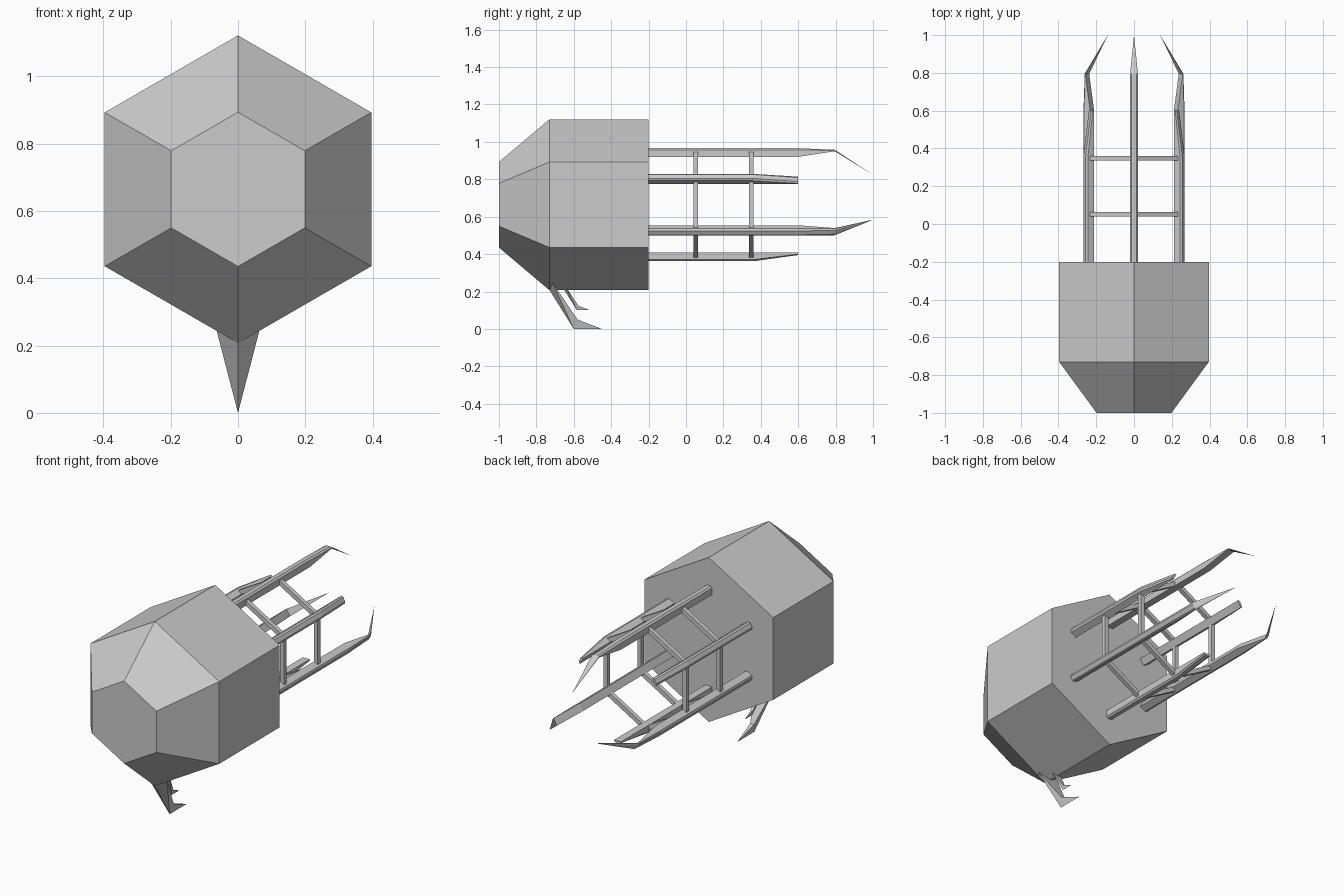
import bpy, bmesh
from math import sin, cos, radians
from mathutils import Vector

if "Cube" in bpy.data.objects:
    bpy.data.objects.remove(bpy.data.objects["Cube"])

CZ = 0.664  # height of the hull axis

def finish(bm, name):
    bmesh.ops.recalc_face_normals(bm, faces=bm.faces)
    me = bpy.data.meshes.new(name)
    bm.to_mesh(me)
    bm.free()
    ob = bpy.data.objects.new(name, me)
    bpy.context.collection.objects.link(ob)
    return ob

def loft(name, rings):
    bm = bmesh.new()
    loops = [[bm.verts.new(p) for p in ring] for ring in rings]
    n = len(loops[0])
    for a, b in zip(loops, loops[1:]):
        for i in range(n):
            j = (i + 1) % n
            bm.faces.new((a[i], a[j], b[j], b[i]))
    bm.faces.new(loops[0])
    bm.faces.new(loops[-1])
    bmesh.ops.remove_doubles(bm, verts=bm.verts, dist=0.0005)
    return finish(bm, name)

def polar(r, t, y, deg):
    # r outward from the axis, t sideways
    a = radians(deg)
    return Vector((r * cos(a) - t * sin(a), y, CZ + r * sin(a) + t * cos(a)))

# Hexagonal hull with tapered nose
loft("hull", [[polar(r, 0, y, 30 + 60 * i) for i in range(6)]
              for y, r in ((-1, 0.229), (-0.73, 0.457), (-0.2, 0.457))])

# Rails: sections are (y, inner, shoulder, outer radius, width scale)
def rail(name, deg, sections):
    rings = []
    for y, ri, rs, ro, k in sections:
        prof = [(ri, -.021), (rs, -.021), (ro, -.012), (ro, .012), (rs, .021), (ri, .021)]
        rings.append([polar(r, t * k, y, deg) for r, t in prof])
    loft(name, rings)

full = (0.256, 0.293, 0.302, 1)
long_rail = [(-0.22, *full), (0.6, *full), (0.795, 0.286, 0.290, 0.294, 1),
             (1.0, 0.160, 0.160, 0.160, 0)]
short_rail = [(-0.22, *full), (0.36, *full), (0.6, 0.256, 0.264, 0.269, 1)]
for i in range(3):
    rail(f"long_rail_{i}", 90 + 120 * i, long_rail)
    rail(f"short_rail_{i}", 30 + 120 * i, short_rail)

# Rungs joining neighbouring rails in two hexagonal rings
for y in (0.052, 0.348):
    for i in range(6):
        rings = []
        for s in (-0.14, 0.14):
            rings.append([polar(0.2425 + dr, s, y + dy, 60 * i) for dr, dy in
                          ((-.012, -.012), (.012, -.012), (.012, .012), (-.012, .012))])
        loft("rung", rings)

# Swept fins under the nose: tapered blade plus pointed foot
def fin(name, origin, k, top):
    def at(x, y, z):
        return Vector((x * k, origin[0] + y * k, origin[1] + z * k))
    blade = [at(0, -.15, .24)] + [at(s * .065, -.115, .25) for s in (-1, 1)]
    ankle = [at(s * .012, .02, .05) for s in (-1, 1)]
    heel, toe = at(0, 0, 0), at(0, .15, 0)
    for part, pts in (("blade", blade + ankle + [heel]), ("foot", ankle + [heel, toe])):
        bm = bmesh.new()
        for p in pts:
            bm.verts.new(p)
        bmesh.ops.convex_hull(bm, input=bm.verts)
        finish(bm, f"{name}_{part}")

fin("large_fin", (-0.6, 0.0), 1.0, 0)
fin("small_fin", (-0.583, 0.10), 0.46, 0)
